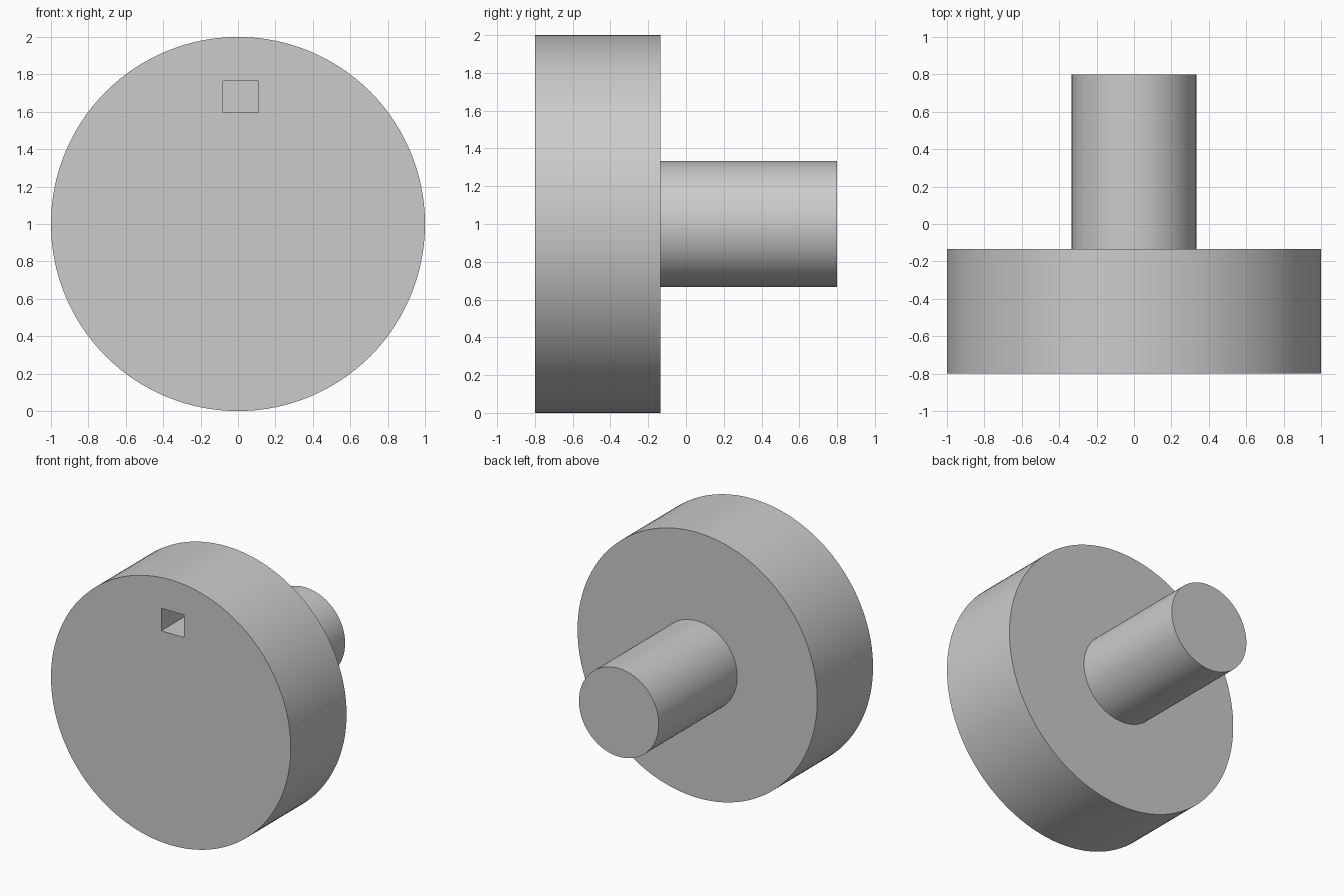
import bpy
import math

cube = bpy.data.objects.get("Cube")
if cube:
    bpy.data.objects.remove(cube, do_unlink=True)

grey = bpy.data.materials.new("plain grey")
grey.use_nodes = True
colour = (0.6, 0.6, 0.6, 1.0)
grey.diffuse_color = colour
grey.node_tree.nodes["Principled BSDF"].inputs["Base Color"].default_value = colour


def cylinder(name, radius, y_front, y_back):
    """Round bar along y, centred on the axis at z = 1."""
    bpy.ops.mesh.primitive_cylinder_add(
        vertices=128, radius=radius, depth=y_back - y_front,
        location=(0, (y_front + y_back) / 2, 1), rotation=(math.pi / 2, 0, 0))
    obj = bpy.context.object
    obj.name = name
    obj.data.materials.append(grey)
    return obj


def smooth(obj):
    bpy.ops.object.select_all(action="DESELECT")
    obj.select_set(True)
    bpy.context.view_layer.objects.active = obj
    bpy.ops.object.shade_smooth_by_angle(angle=math.radians(30))


# Wide disc head and the narrow shaft behind it
head = cylinder("disc_head", 1.0, -0.8, -0.135)
shaft = cylinder("rear_shaft", 0.333, -0.15, 0.8)

# Blind rectangular pocket near the top of the front face
pocket_depth = 0.4
bpy.ops.mesh.primitive_cube_add(
    size=1, location=(0.015, -0.8, 1.68))
cutter = bpy.context.object
cutter.name = "pocket_cutter"
cutter.scale = (0.19, 2 * pocket_depth, 0.17)
cutter.data.materials.append(grey)
cutter.hide_render = True

cut = head.modifiers.new("pocket", "BOOLEAN")
cut.operation = "DIFFERENCE"
cut.solver = "EXACT"
cut.object = cutter
bpy.context.view_layer.objects.active = head
bpy.ops.object.modifier_apply(modifier=cut.name)
bpy.data.objects.remove(cutter, do_unlink=True)

for part in (head, shaft):
    smooth(part)
